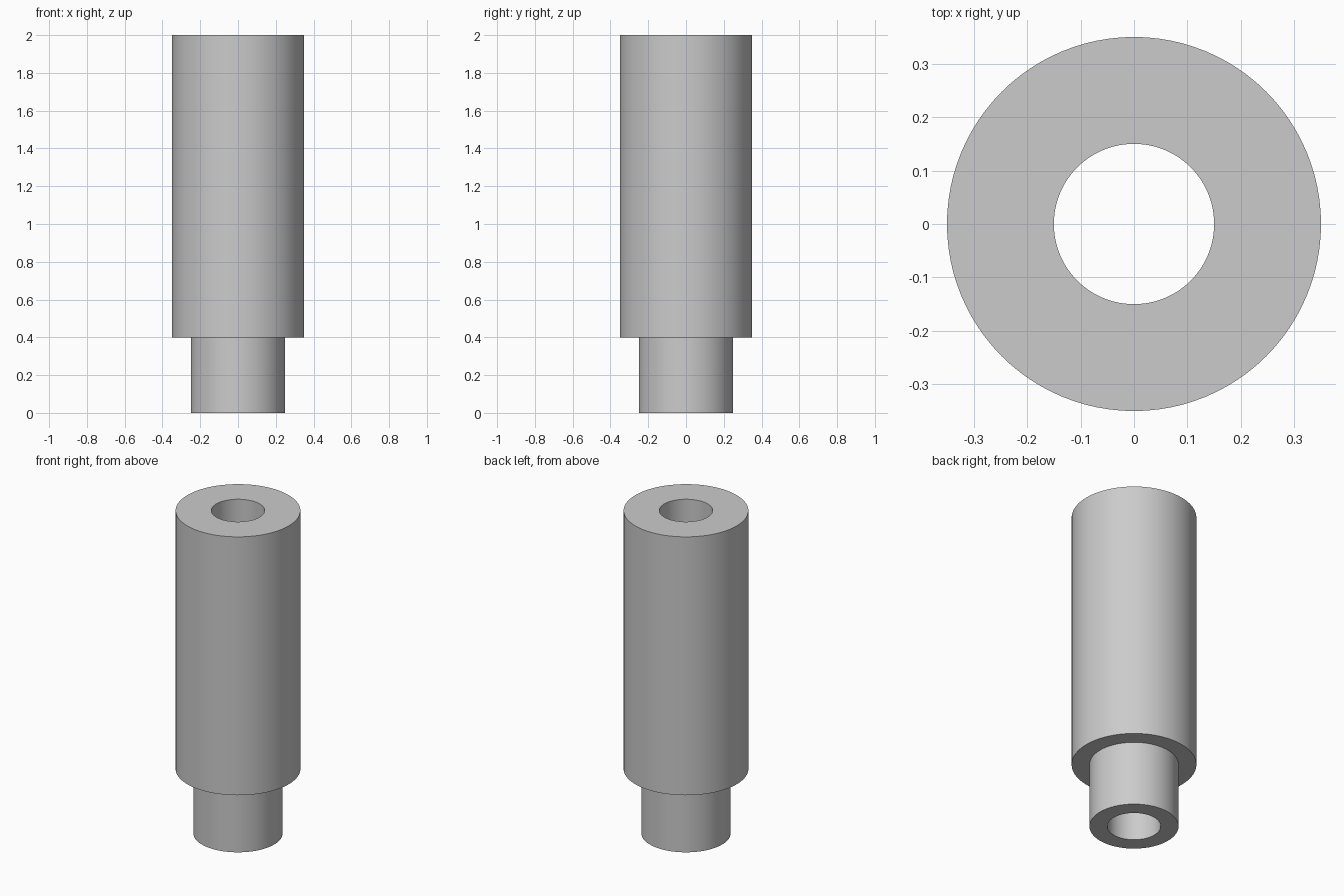
import bpy
import bmesh
from math import radians, sin, cos, tau

cube = bpy.data.objects.get("Cube")
if cube:
    bpy.data.objects.remove(cube, do_unlink=True)

SEGMENTS = 96
OUTER, NECK, BORE = 0.35, 0.25, 0.15
SHOULDER, HEIGHT = 0.4, 2.0

# Plain grey material
grey = bpy.data.materials.new("plain_grey")
grey.use_nodes = True
colour = (0.6, 0.6, 0.6, 1)
grey.diffuse_color = colour
grey.node_tree.nodes["Principled BSDF"].inputs["Base Color"].default_value = colour


def lathe(name, profile, material):
    """Revolve a closed (radius, height) profile around z."""
    bm = bmesh.new()
    rings = []
    for r, z in profile:
        angles = [tau * i / SEGMENTS for i in range(SEGMENTS)]
        rings.append([bm.verts.new((r * cos(a), r * sin(a), z)) for a in angles])
    for low, high in zip(rings, rings[1:] + rings[:1]):
        for i in range(SEGMENTS):
            j = (i + 1) % SEGMENTS
            bm.faces.new((low[i], low[j], high[j], high[i]))
    bmesh.ops.recalc_face_normals(bm, faces=bm.faces)
    mesh = bpy.data.meshes.new(name)
    bm.to_mesh(mesh)
    bm.free()
    mesh.materials.append(material)
    obj = bpy.data.objects.new(name, mesh)
    bpy.context.collection.objects.link(obj)
    return obj


# Stepped sleeve with a through bore
sleeve = lathe("stepped_sleeve", [
    (BORE, 0), (NECK, 0), (NECK, SHOULDER),
    (OUTER, SHOULDER), (OUTER, HEIGHT), (BORE, HEIGHT),
], grey)

bpy.ops.object.select_all(action="DESELECT")
sleeve.select_set(True)
bpy.context.view_layer.objects.active = sleeve
bpy.ops.object.shade_smooth_by_angle(angle=radians(30))
